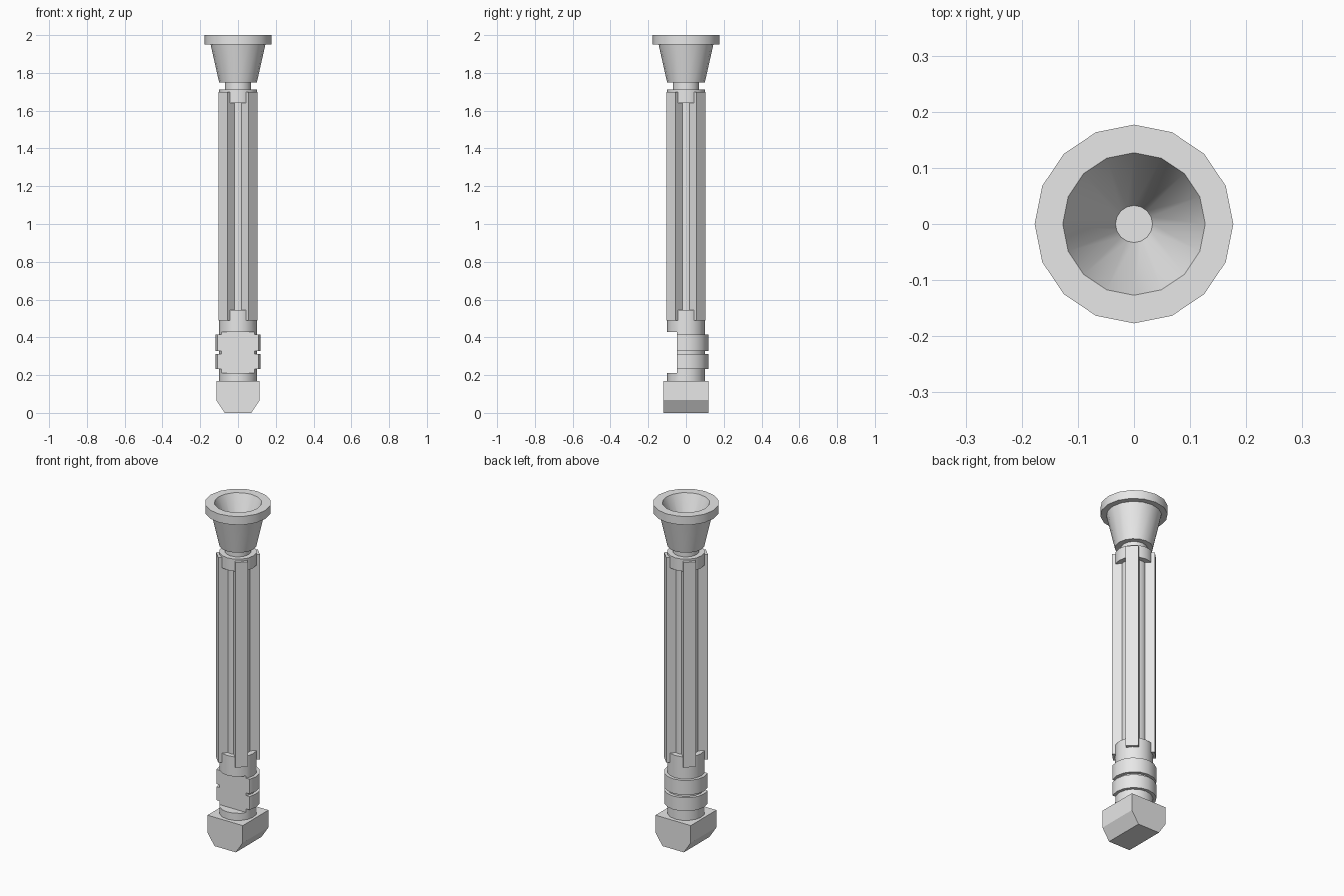
import bpy, bmesh, math
from mathutils import Matrix

if "Cube" in bpy.data.objects:
    bpy.data.objects.remove(bpy.data.objects["Cube"])

grey = bpy.data.materials.new("light grey")
grey.diffuse_color = (0.8, 0.8, 0.8, 1)
grey.use_nodes = True
grey.node_tree.nodes["Principled BSDF"].inputs["Base Color"].default_value = grey.diffuse_color
SIDES = 16


def finish(name, bm, smooth=True):
    bmesh.ops.recalc_face_normals(bm, faces=bm.faces)
    mesh = bpy.data.meshes.new(name)
    bm.to_mesh(mesh)
    bm.free()
    mesh.materials.append(grey)
    obj = bpy.data.objects.new(name, mesh)
    bpy.context.collection.objects.link(obj)
    bpy.ops.object.select_all(action='DESELECT')
    bpy.context.view_layer.objects.active = obj
    obj.select_set(True)
    if smooth:
        bpy.ops.object.shade_smooth_by_angle(angle=math.radians(35))
    return obj


def lathe(name, profile):
    """Closed solid of revolution from (radius, z) points, capped at both ends."""
    bm = bmesh.new()
    rings = [[bm.verts.new((r * math.cos(2 * math.pi * i / SIDES),
                            r * math.sin(2 * math.pi * i / SIDES), z))
              for i in range(SIDES)] for r, z in profile]
    for a, b in zip(rings, rings[1:]):
        for i in range(SIDES):
            j = (i + 1) % SIDES
            bm.faces.new((a[i], a[j], b[j], b[i]))
    bm.faces.new(rings[0])
    bm.faces.new(rings[-1])
    return finish(name, bm)


def box(name, lo, hi, turn=0.0):
    bm = bmesh.new()
    bmesh.ops.create_cube(bm, size=1)
    for v in bm.verts:
        v.co = [l + (c + 0.5) * (h - l) for c, l, h in zip(v.co, lo, hi)]
    bm.transform(Matrix.Rotation(turn, 4, 'Z'))
    return finish(name, bm, smooth=False)


def cut_away(obj, cutter):
    bpy.context.view_layer.objects.active = obj
    mod = obj.modifiers.new("flat", 'BOOLEAN')
    mod.operation = 'DIFFERENCE'
    mod.solver = 'EXACT'
    mod.object = cutter
    bpy.ops.object.modifier_apply(modifier=mod.name)


# Hollow flared mouth with a flat rim
lathe("flared_mouth", [(0.10, 1.75), (0.145, 1.95), (0.177, 1.95), (0.177, 2.0),
                       (0.127, 2.0), (0.033, 1.77)])

# Central shaft with upper collar and neck
lathe("shaft", [(0.07, 0.50), (0.07, 1.64), (0.10, 1.64), (0.10, 1.712),
                (0.07, 1.712), (0.07, 1.755)])

# Four ribs on the diagonals
for k in range(4):
    box(f"rib_{k + 1}", (0.05, -0.034, 0.49), (0.113, 0.034, 1.70),
        math.radians(45 + 90 * k))

# Lower collar and its two bands, with a flat cut into the front
lower = [lathe("lower_collar", [(0.10, 0.165), (0.10, 0.545), (0.06, 0.545)]),
         lathe("upper_band", [(0.118, 0.328), (0.118, 0.414)]),
         lathe("lower_band", [(0.118, 0.233), (0.118, 0.312)])]
cutter = box("flat_cutter", (-0.3, -0.3, 0.212), (0.3, -0.047, 0.428))
for part in lower:
    cut_away(part, cutter)
bpy.data.objects.remove(cutter)

# Foot block with chamfered lower edges
bm = bmesh.new()
section = [(-0.07, 0), (0.07, 0), (0.115, 0.068), (0.115, 0.17),
           (-0.115, 0.17), (-0.115, 0.068)]
face = bm.faces.new([bm.verts.new((x, -0.12, z)) for x, z in section])
new = bmesh.ops.extrude_face_region(bm, geom=[face])["geom"]
bmesh.ops.translate(bm, vec=(0, 0.24, 0),
                    verts=[g for g in new if isinstance(g, bmesh.types.BMVert)])
finish("foot_block", bm, smooth=False)
